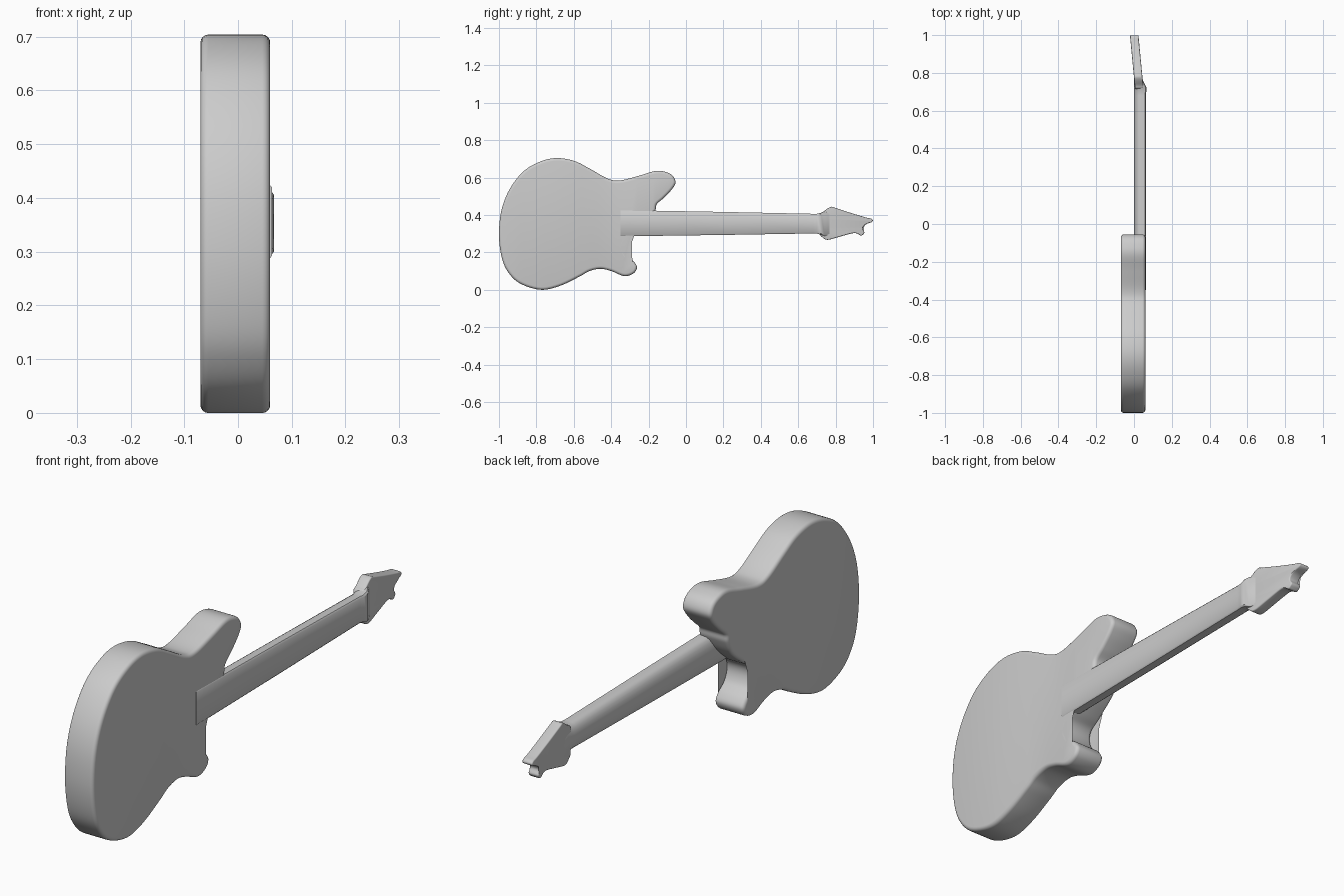
import bpy, bmesh, math
from mathutils import Vector

if "Cube" in bpy.data.objects:
    bpy.data.objects.remove(bpy.data.objects["Cube"])

grey = bpy.data.materials.new("plain grey")
grey.diffuse_color = (0.6, 0.6, 0.6, 1)
grey.use_nodes = True
grey.node_tree.nodes["Principled BSDF"].inputs["Base Color"].default_value = grey.diffuse_color


def spline(pts, steps):
    """Closed smooth curve through (y, z) points."""
    p, out = [Vector(q) for q in pts], []
    for i in range(len(p)):
        a, b, c, d = (p[(i + k) % len(p)] for k in (-1, 0, 1, 2))
        for s in range(steps):
            t = s / steps
            out.append(0.5 * (2 * b + (c - a) * t + (2 * a - 5 * b + 4 * c - d) * t * t
                              + (3 * b - a - 3 * c + d) * t ** 3))
    return out


def skin(name, rings, angle=35):
    """Join equal rings of points into a closed smooth-shaded part."""
    bm = bmesh.new()
    loops = [[bm.verts.new(v) for v in r] for r in rings]
    n = len(loops[0])
    for a, b in zip(loops, loops[1:]):
        for i in range(n):
            bm.faces.new((a[i], a[(i + 1) % n], b[(i + 1) % n], b[i]))
    caps = [bm.faces.new(loops[0]), bm.faces.new(loops[-1])]
    bmesh.ops.triangulate(bm, faces=caps)
    bmesh.ops.recalc_face_normals(bm, faces=bm.faces)
    me = bpy.data.meshes.new(name)
    bm.to_mesh(me)
    bm.free()
    me.materials.append(grey)
    ob = bpy.data.objects.new(name, me)
    bpy.context.collection.objects.link(ob)
    bpy.ops.object.select_all(action='DESELECT')
    ob.select_set(True)
    bpy.context.view_layer.objects.active = ob
    bpy.ops.object.shade_smooth_by_angle(angle=math.radians(angle))
    return ob


def slab(name, pts, steps, x0, x1, r, lean=lambda y: 0):
    """Outline thickened along x, with rounded rims."""
    o = spline(pts, steps)
    n = len(o)
    nor = []
    for i in range(n):
        t = (o[(i + 1) % n] - o[i - 1]).normalized()
        nor.append(Vector((t.y, -t.x)))
    area = sum(o[i - 1].x * o[i].y - o[i].x * o[i - 1].y for i in range(n))
    sign = -1 if area > 0 else 1
    arc = [k * math.pi / 8 for k in range(5)]
    levels = [(x0 + r * (1 - math.sin(a)), r * (1 - math.cos(a))) for a in reversed(arc)]
    levels += [(x1 - r * (1 - math.sin(a)), r * (1 - math.cos(a))) for a in arc]
    rings = []
    for x, inset in levels:
        q = [p + m * sign * inset for p, m in zip(o, nor)]
        rings.append([(x + lean(v.x), v.x, v.y) for v in q])
    return skin(name, rings)


# Body with two horns
body = [(-.165, .42), (-.157, .456), (-.12, .49), (-.077, .535), (-.056, .573), (-.072, .61),
        (-.11, .63), (-.163, .635), (-.25, .61), (-.355, .584), (-.42, .595), (-.516, .648),
        (-.596, .688), (-.69, .704), (-.78, .685), (-.87, .632), (-.944, .536), (-.987, .424),
        (-1, .296), (-.987, .18), (-.955, .1), (-.89, .035), (-.778, .0), (-.676, .02),
        (-.57, .07), (-.516, .1), (-.457, .112), (-.4, .1), (-.33, .073), (-.28, .088),
        (-.262, .12), (-.28, .152), (-.318, .184), (-.334, .227), (-.323, .264),
        (-.28, .295), (-.2, .36)]
slab("body", body, 6, -.07, .06, .015)

# Neck: rounded back, flat front, swelling at the nut and dropping to the headstock
# stations: y, low z, high z, back x, front x
stations = [(-.35, .286, .426, .0, .063), (-.25, .287, .424, .0, .063), (.2, .293, .416, .0, .063),
            (.68, .301, .406, .0, .063), (.70, .30, .406, .0, .065), (.722, .294, .412, .0, .067),
            (.74, .288, .417, .0, .058), (.758, .29, .415, .0, .048), (.79, .30, .40, .003, .040)]
rings = []
for y, lo, hi, xb, xf in stations:
    c, w, s = (lo + hi) / 2, (hi - lo) / 2, xb + (xf - xb) * .6
    ring = [(xf - .005, y, c + w), (xf, y, c + w - .006), (xf, y, c - w + .006), (xf - .005, y, c - w)]
    for k in range(13):
        a = math.pi * k / 12
        ring.append((s - (s - xb) * math.sin(a) ** .8, y, c - w * math.cos(a)))
    rings.append(ring)
skin("neck", rings, 40)

# Headstock leaning back from the nut, with a notched tip
head = [(.715, .40), (.735, .418), (.773, .443), (.80, .437), (.874, .413), (.96, .387), (.99, .38),
        (.999, .37), (.99, .36), (.96, .35), (.944, .328), (.954, .307), (.945, .294), (.933, .29),
        (.90, .303), (.82, .283), (.757, .267), (.73, .28), (.715, .305)]
slab("headstock", head, 4, -.0225, .0225, .005, lambda y: .023 - .096 * (y - .77))
